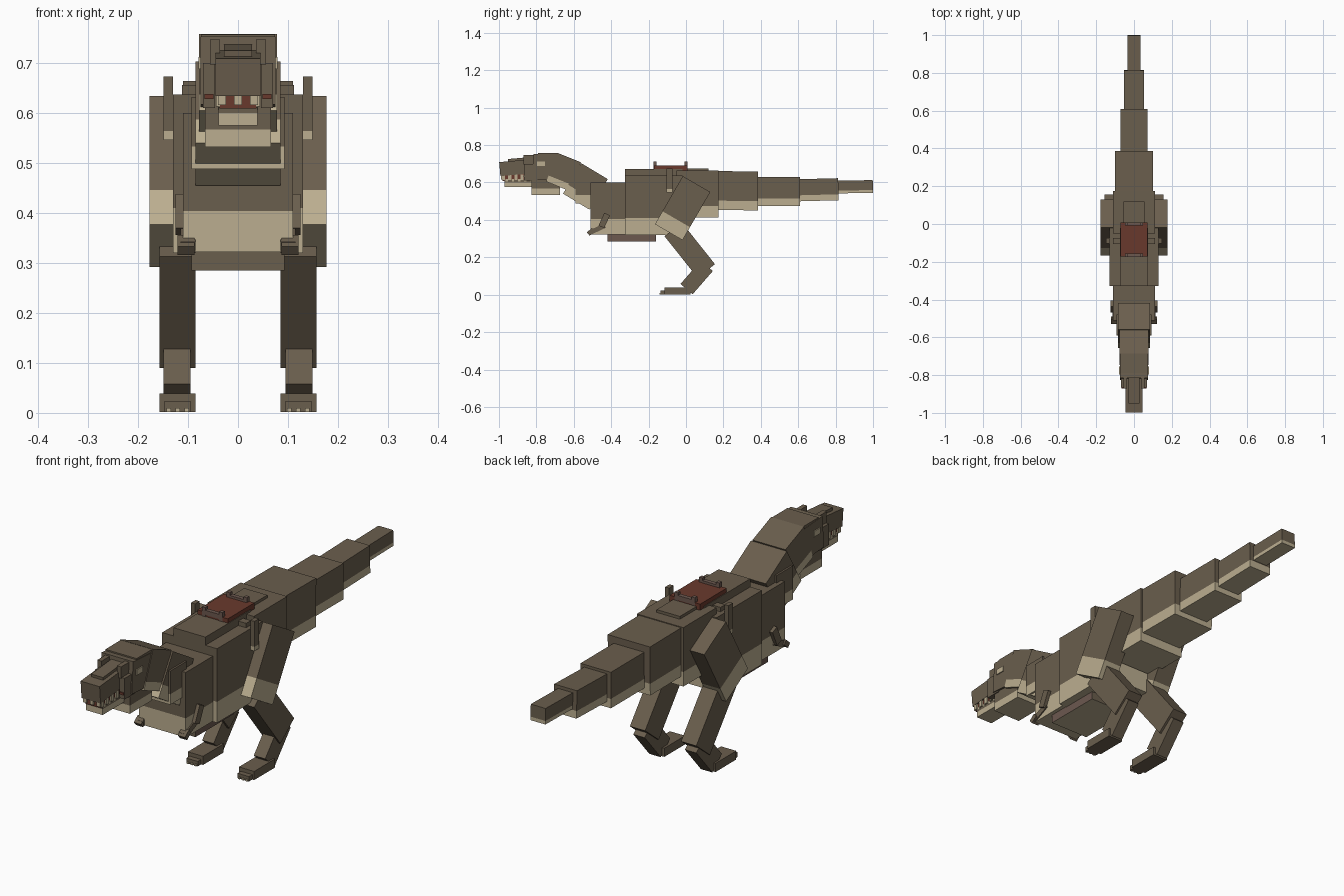
import bpy, bmesh, math
from mathutils import Matrix


def material(name, rgb):
    lin = [((c / 255 + 0.055) / 1.055) ** 2.4 for c in rgb]
    m = bpy.data.materials.new(name)
    m.diffuse_color = (*lin, 1)
    return m


BROWN = material("hide brown", (106, 94, 77))
TAN = material("belly tan", (187, 174, 144))
RED = material("saddle red", (105, 57, 44))
MAROON = material("leather brown", (108, 88, 79))


def block(name, x, y, z, size, tilt=0, tan=0.0, mats=(BROWN, TAN)):
    """Box tilted about x; the lowest `tan` units and the bottom are pale."""
    sx, sy, sz = size
    bm = bmesh.new()
    bmesh.ops.create_cube(bm, size=1, matrix=Matrix.Diagonal((sx, sy, sz, 1)))
    if tan:
        cut = -sz / 2 + tan
        bmesh.ops.bisect_plane(bm, geom=bm.verts[:] + bm.edges[:] + bm.faces[:],
                               plane_co=(0, 0, cut), plane_no=(0, 0, 1))
        for f in bm.faces:
            f.material_index = int(f.calc_center_median().z < cut)
    bm.transform(Matrix.Translation((x, y, z)) @ Matrix.Rotation(math.radians(tilt), 4, 'X'))
    me = bpy.data.meshes.new(name)
    bm.to_mesh(me)
    bm.free()
    for m in mats:
        me.materials.append(m)
    ob = bpy.data.objects.new(name, me)
    bpy.context.collection.objects.link(ob)
    return ob


def span(name, hw, y, z, **kw):
    """Centred box from half width and (min, max) ranges."""
    return block(name, 0, sum(y) / 2, sum(z) / 2, (2 * hw, y[1] - y[0], z[1] - z[0]), **kw)


def pair(name, x, y, z, size, **kw):
    for side, s in (("right", 1), ("left", -1)):
        block(f"{name}_{side}", s * x, y, z, size, **kw)


# Torso
span("chest", 0.11, (-0.51, -0.32), (0.322, 0.60), tan=0.082)
span("torso", 0.13, (-0.327, -0.02), (0.32, 0.637), tan=0.09)
span("hip", 0.11, (-0.05, 0.175), (0.412, 0.664), tan=0.062)
span("back_ridge", 0.075, (-0.327, -0.02), (0.62, 0.672))
span("rear_ridge", 0.055, (-0.03, 0.12), (0.65, 0.676))

# Belly pad: brown front and back, leather sides, pale underside
pad = span("belly_pad", 0.093, (-0.42, -0.16), (0.285, 0.33), mats=(BROWN, TAN, MAROON))
for p in pad.data.polygons:
    p.material_index = 1 if p.normal.z < -0.9 else 2 if abs(p.normal.x) > 0.9 else 0

# Tail, tapering backwards
span("tail_1", 0.10, (0.12, 0.385), (0.452, 0.660), tan=0.05, tilt=-0.5)
span("tail_2", 0.072, (0.37, 0.61), (0.475, 0.629), tan=0.04)
span("tail_3", 0.054, (0.595, 0.815), (0.502, 0.620), tan=0.032, tilt=1.5)
span("tail_4", 0.035, (0.80, 0.999), (0.543, 0.611), tan=0.015, tilt=1)

# Neck
span("neck_base", 0.093, (-0.59, -0.48), (0.488, 0.632), tan=0.045)
block("neck", 0, -0.538, 0.579, (0.17, 0.165, 0.19), tilt=-31, tan=0.055)
block("nape", 0, -0.654, 0.656, (0.156, 0.135, 0.165), tilt=-22, tan=0.035)

# Head
span("skull", 0.075, (-0.82, -0.67), (0.612, 0.748), tilt=-4)
span("skull_crown", 0.074, (-0.79, -0.685), (0.72, 0.757))
span("jaw_hinge", 0.066, (-0.825, -0.675), (0.532, 0.63), tan=0.035)
span("snout", 0.045, (-0.996, -0.79), (0.643, 0.718), tilt=5)
span("nose_ridge", 0.028, (-0.95, -0.80), (0.69, 0.732), tilt=5)
span("mouth", 0.037, (-0.982, -0.80), (0.609, 0.655), mats=(RED,))
span("lower_jaw", 0.039, (-0.97, -0.80), (0.575, 0.612), tan=0.025)
pair("brow", 0.046, -0.835, 0.722, (0.02, 0.07, 0.05))
pair("cheek", 0.058, -0.83, 0.655, (0.024, 0.07, 0.09))
pair("mouth_corner", 0.058, -0.867, 0.633, (0.018, 0.006, 0.01), mats=(RED,))
pair("eye", 0.076, -0.775, 0.70, (0.006, 0.042, 0.024), mats=(TAN,))
for i in range(5):
    pair(f"tooth_{i}", 0.04, -0.975 + i * 0.033, 0.628, (0.008, 0.017, 0.03), mats=(TAN,))
    pair(f"lower_tooth_{i}", 0.037, -0.958 + i * 0.033, 0.612, (0.006, 0.012, 0.012), mats=(TAN,))
for i in range(3):
    block(f"front_tooth_{i}", (i - 1) * 0.032, -0.985, 0.631, (0.016, 0.008, 0.03), mats=(TAN,))

# Hind legs
pair("thigh", 0.134, -0.018, 0.463, (0.086, 0.17, 0.297), tilt=-30, tan=0.08)
pair("shin", 0.121, 0.02, 0.238, (0.072, 0.118, 0.285), tilt=38.5)
pair("ankle", 0.122, 0.057, 0.092, (0.054, 0.085, 0.165), tilt=-41)
pair("foot", 0.121, -0.045, 0.0205, (0.072, 0.14, 0.037))
pair("toes", 0.121, -0.11, 0.0125, (0.054, 0.055, 0.021))
for i in range(3):
    pair(f"claw_{i}", 0.103 + i * 0.018, -0.139, 0.006, (0.009, 0.006, 0.008), mats=(TAN,))

# Small arms
pair("upper_arm", 0.114, -0.437, 0.397, (0.022, 0.033, 0.075), tilt=-25)
pair("forearm", 0.10, -0.475, 0.35, (0.03, 0.09, 0.025), tilt=25)
pair("hand", 0.104, -0.51, 0.336, (0.034, 0.035, 0.022), tilt=40)

# Saddle with front and rear grips, and side straps
span("saddle", 0.072, (-0.172, 0.008), (0.66, 0.69), mats=(RED,))
for name, y in (("front", -0.166), ("rear", 0.0)):
    span(f"saddle_{name}_bar", 0.035, (y - 0.009, y + 0.009), (0.68, 0.70), mats=(MAROON,))
    pair(f"saddle_{name}_grip", 0.04, y, 0.69, (0.016, 0.017, 0.042), mats=(MAROON,))
span("saddle_strap", 0.112, (-0.105, -0.073), (0.63, 0.656))
pair("stirrup_post", 0.14, -0.088, 0.61, (0.019, 0.03, 0.127), tan=0.018)
